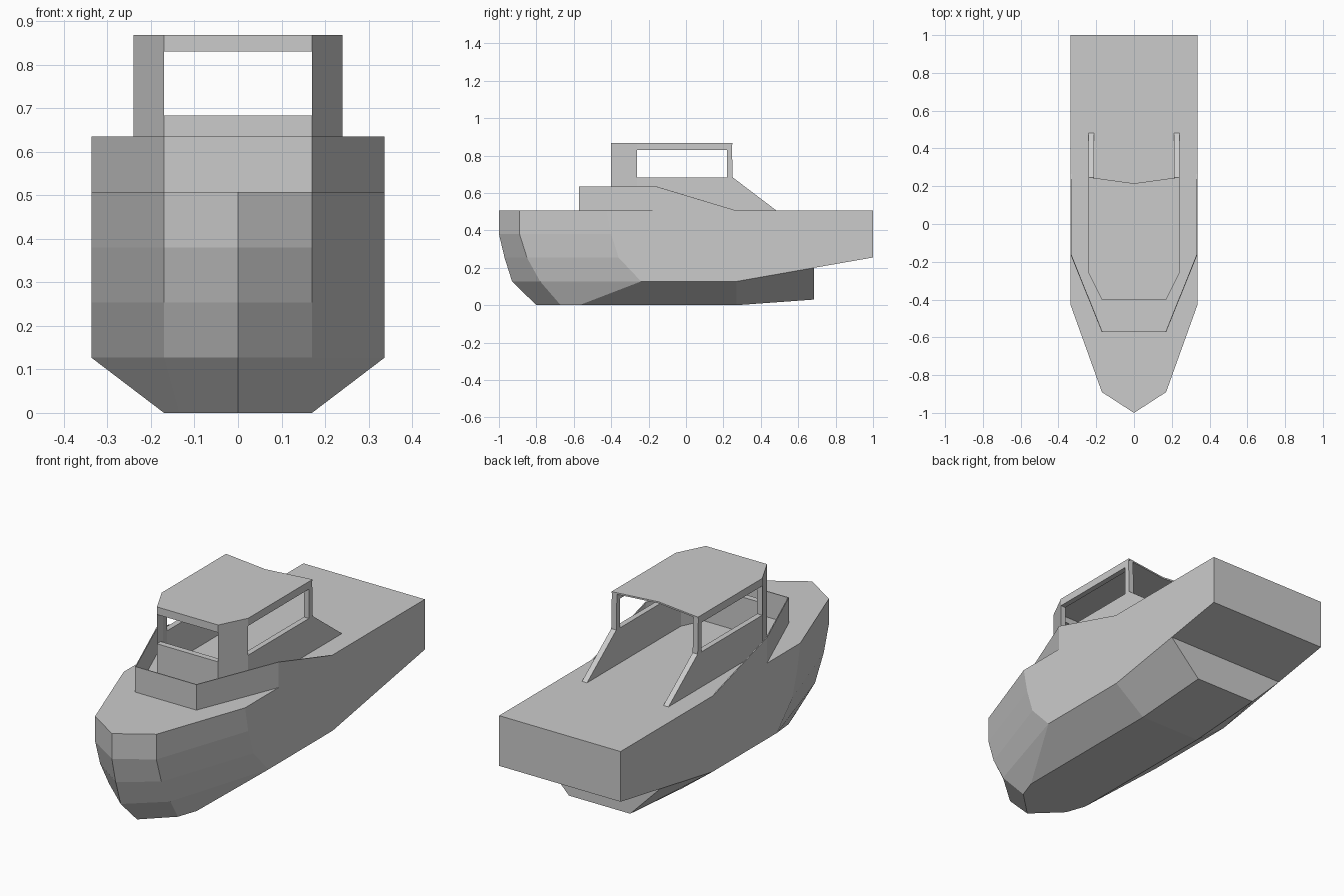
import bpy, bmesh

if "Cube" in bpy.data.objects:
    bpy.data.objects.remove(bpy.data.objects["Cube"])

DECK = 0.507
ROOF = 0.868


def finish(name, bm, mirror=False, thickness=0, recalc=True):
    bmesh.ops.remove_doubles(bm, verts=bm.verts, dist=1e-5)
    if recalc:
        bmesh.ops.recalc_face_normals(bm, faces=bm.faces)
    me = bpy.data.meshes.new(name)
    bm.to_mesh(me)
    bm.free()
    ob = bpy.data.objects.new(name, me)
    bpy.context.collection.objects.link(ob)
    if mirror:
        m = ob.modifiers.new("mirror", 'MIRROR')
        m.use_clip = True
    if thickness:
        s = ob.modifiers.new("thickness", 'SOLIDIFY')
        s.thickness = thickness
        s.offset = -1
    return ob


def prism(name, pts, axis, a, b, mirror=False):
    """Extrude a profile from a to b: (y, z) profile along x, or (x, y) plan along z."""
    place = (lambda p, t: (t, *p)) if axis == 'x' else (lambda p, t: (*p, t))
    bm = bmesh.new()
    lo = [bm.verts.new(place(p, a)) for p in pts]
    hi = [bm.verts.new(place(p, b)) for p in pts]
    bm.faces.new(lo)
    bm.faces.new(hi)
    n = len(pts)
    for i in range(n):
        j = (i + 1) % n
        bm.faces.new((lo[i], lo[j], hi[j], hi[i]))
    return finish(name, bm, mirror)


# Hull: half-width columns from bow to stern
# (x, y at each of four levels, chine height, bottom point)
columns = [
    (0, (-1, -1, -0.97, -0.93), 0.127, (0, -0.80, 0)),
    (0.17, (-0.89, -0.89, -0.85, -0.78), 0.127, (0.135, -0.67, 0)),
    (0.337, (-0.425, -0.40, -0.36, -0.24), 0.127, (0.17, -0.57, 0)),
    (0.337, (0.27,) * 4, 0.127, (0.17, 0.27, 0)),
    (0.337, (0.685,) * 4, 0.20, (0.17, 0.685, 0.03)),
    (0.337, (1,) * 4, 0.255, None),
]
bm = bmesh.new()
cols = []
for x, ys, chine, low in columns:
    c = [bm.verts.new((x, y, DECK + (chine - DECK) * k / 3)) for k, y in enumerate(ys)]
    if low:
        c.append(bm.verts.new(low))
    cols.append(c)
for a, b in zip(cols, cols[1:]):
    for k in range(min(len(a), len(b)) - 1):
        bm.faces.new((a[k], a[k + 1], b[k + 1], b[k]))
mid = lambda y, z: bm.verts.new((0, y, z))
stern_top, stern_low = mid(1, DECK), mid(1, 0.255)
step_top, step_low, keel = mid(0.685, 0.20), mid(0.685, 0.03), mid(0.27, 0)
bm.faces.new([c[0] for c in cols] + [stern_top])                      # deck
bm.faces.new(cols[5][:4] + [stern_low, stern_top])                    # transom
bm.faces.new((cols[4][3], cols[5][3], stern_low, step_top))           # overhang
bm.faces.new((cols[4][3], cols[4][4], step_low, step_top))            # keel end
bm.faces.new((cols[3][4], cols[4][4], step_low, keel))                # aft bottom
bm.faces.new([c[4] for c in cols[:4]] + [keel])                       # bottom
finish("hull", bm, mirror=True)

# Thin bulwark wrapping the front of the cabin and tapering aft
bm = bmesh.new()
path = [(0, -0.573, 0.635), (0.17, -0.573, 0.635), (0.337, -0.16, 0.635), (0.337, 0.265, DECK)]
top = [bm.verts.new(p) for p in path]
low = [bm.verts.new((x, y, DECK)) for x, y, z in path[:3]] + [top[3]]
for i in range(3):
    f = [low[i], low[i + 1], top[i + 1], top[i]]
    bm.faces.new(list(dict.fromkeys(f)))
finish("bulwark", bm, mirror=True, thickness=0.005, recalc=False)

# Cabin sides with window opening and raked tail
under = ROOF - 0.008
prism("cabin_side", [(-0.262, DECK), (0.482, DECK), (0.25, 0.683), (0.245, under),
                     (-0.262, under), (-0.262, 0.83), (0.22, 0.83), (0.22, 0.683),
                     (-0.262, 0.683)], 'x', 0.212, 0.24, mirror=True)
# Angled corner pillars
prism("corner_pillar", [(0.17, -0.40), (0.24, -0.262), (0.212, -0.262), (0.17, -0.35)],
      'z', DECK, under, mirror=True)
# Panels below and above the windscreen
front = [(-0.17, -0.40), (0.17, -0.40), (0.17, -0.37), (-0.17, -0.37)]
prism("windscreen_sill", front, 'z', DECK, 0.683)
prism("windscreen_header", front, 'z', 0.83, under)
# Roof with notched rear edge
prism("roof", [(-0.17, -0.40), (0.17, -0.40), (0.24, -0.262), (0.24, 0.248),
               (0, 0.215), (-0.24, 0.248), (-0.24, -0.262)], 'z', under, ROOF)
